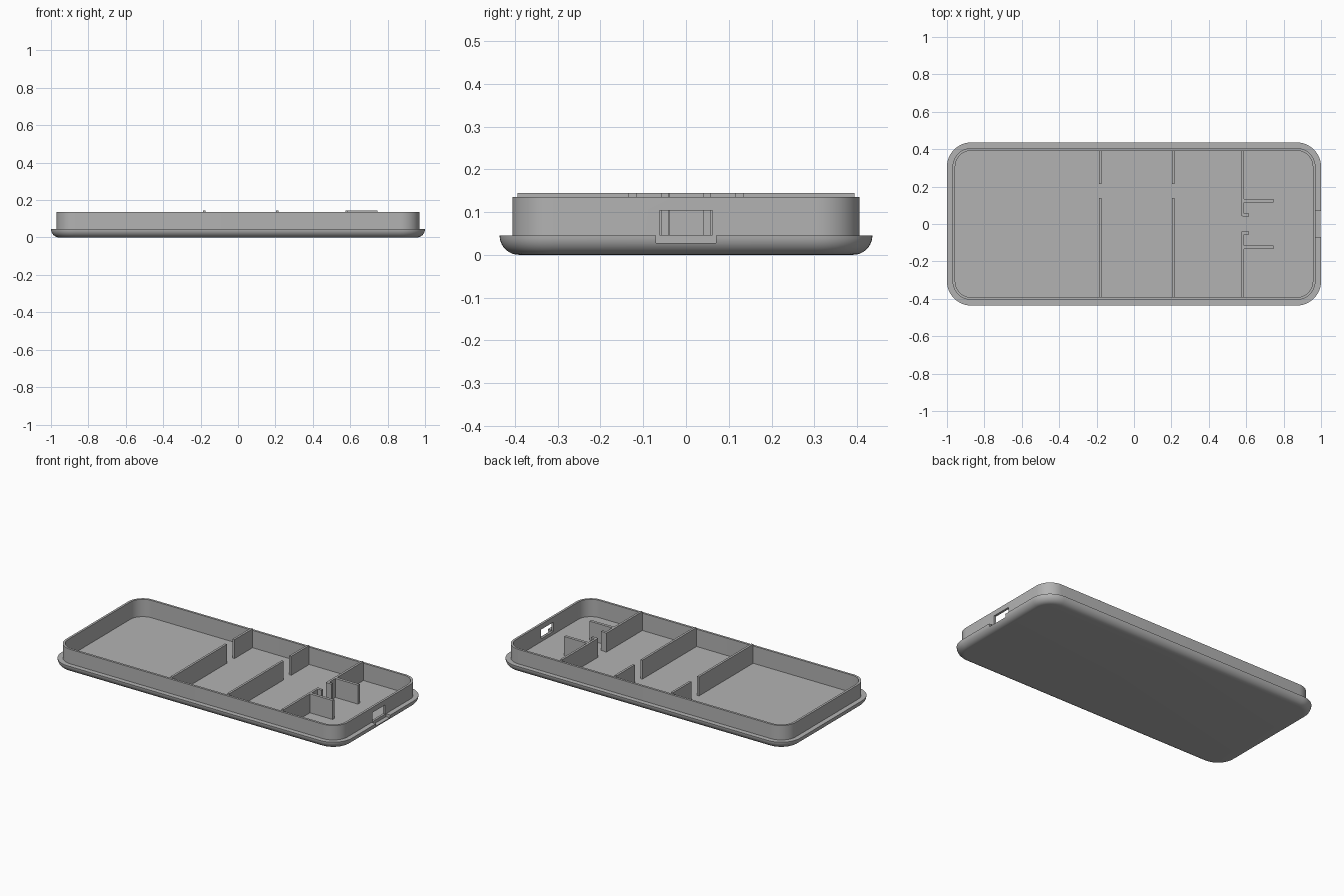
import bpy
import bmesh
from math import sin, cos, pi

cube = bpy.data.objects.get("Cube")
if cube:
    bpy.data.objects.remove(cube, do_unlink=True)

grey = bpy.data.materials.new("matte grey")
grey.use_nodes = True
colour = (0.45, 0.45, 0.45, 1)
grey.diffuse_color = colour
grey.node_tree.nodes["Principled BSDF"].inputs["Base Color"].default_value = colour

HALF_X, HALF_Y, CORNER = 1.0, 0.436, 0.13
LIP_TOP, WALL_TOP, RIB_TOP, FLOOR = 0.045, 0.135, 0.145, 0.027
OUTER, INNER = 0.03, 0.044   # wall insets from the outline


def make_object(name, bm):
    bmesh.ops.recalc_face_normals(bm, faces=bm.faces[:])
    mesh = bpy.data.meshes.new(name)
    bm.to_mesh(mesh)
    bm.free()
    mesh.materials.append(grey)
    obj = bpy.data.objects.new(name, mesh)
    bpy.context.collection.objects.link(obj)
    return obj


def box(name, x0, x1, y0, y1, z0, z1):
    bm = bmesh.new()
    bmesh.ops.create_cube(bm, size=1)
    for v in bm.verts:
        v.co.x = x1 if v.co.x > 0 else x0
        v.co.y = y1 if v.co.y > 0 else y0
        v.co.z = z1 if v.co.z > 0 else z0
    return make_object(name, bm)


def rounded_ring(bm, inset, z, steps=12):
    r = CORNER - inset
    ring = []
    for k, (sx, sy) in enumerate([(1, 1), (-1, 1), (-1, -1), (1, -1)]):
        for i in range(steps + 1):
            a = (k + i / steps) * pi / 2
            ring.append(bm.verts.new((sx * (HALF_X - CORNER) + r * cos(a),
                                      sy * (HALF_Y - CORNER) + r * sin(a), z)))
    return ring


# Tray: rounded underside, lip, standing wall and inner floor
bm = bmesh.new()
profile = []
for i in range(11):
    a = i / 10 * pi / 2
    profile.append((LIP_TOP * (1 - sin(a)), LIP_TOP * (1 - cos(a))))
profile += [(OUTER, LIP_TOP), (OUTER, WALL_TOP), (INNER, WALL_TOP), (INNER, FLOOR)]
rings = [rounded_ring(bm, d, z) for d, z in profile]
for low, high in zip(rings, rings[1:]):
    for i in range(len(low)):
        j = (i + 1) % len(low)
        bm.faces.new((low[i], low[j], high[j], high[i]))
bm.faces.new(rings[0][::-1])
bm.faces.new(rings[-1])
tray = make_object("tray", bm)

# Port opening in the end wall and notch in the lip below it
cutters = [box("port_cutter", 0.9, 1.1, -0.062, 0.062, 0.046, 0.103),
           box("notch_cutter", 1 - OUTER, 1.1, -0.07, 0.07, FLOOR, 0.0465)]
bpy.context.view_layer.objects.active = tray
tray.select_set(True)
for cutter in cutters:
    mod = tray.modifiers.new("cut", 'BOOLEAN')
    mod.operation = 'DIFFERENCE'
    mod.solver = 'EXACT'
    mod.object = cutter
    bpy.ops.object.modifier_apply(modifier=mod.name)
    bpy.data.objects.remove(cutter, do_unlink=True)
bpy.ops.object.shade_smooth_by_angle(angle=pi / 6)

# Dividers standing on the floor, each with a gap
BASE = FLOOR - 0.005
EDGE = HALF_Y - INNER + 0.002
THICK = 0.014
for name, x, gap0, gap1 in [("middle_divider", -0.188, 0.14, 0.215),
                            ("second_divider", 0.202, 0.14, 0.215),
                            ("port_divider", 0.575, -0.039, 0.043)]:
    box(name + "_front", x, x + THICK, -EDGE, gap0, BASE, RIB_TOP)
    box(name + "_back", x, x + THICK, gap1, EDGE, BASE, RIB_TOP)

# Short hooks and longer guides on the port divider
for side, sign in [("back", 1), ("front", -1)]:
    for name, near, far, end in [("hook", 0.041, 0.057, 0.615),
                                 ("guide", 0.116, 0.134, 0.745)]:
        y0, y1 = sorted((sign * near, sign * far))
        box(name + "_" + side, 0.58, end, y0, y1, BASE, RIB_TOP)
